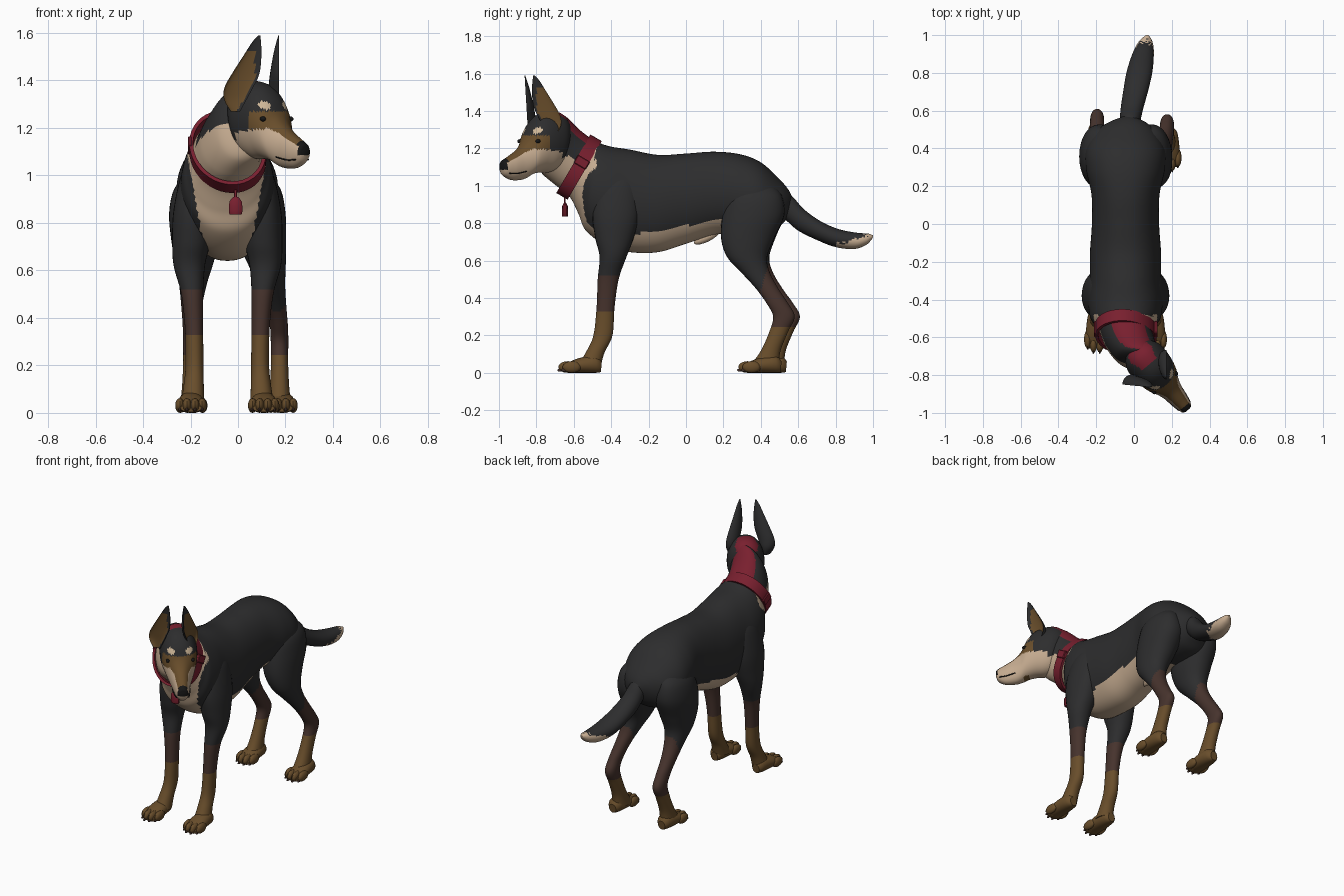
import bpy, bmesh, math, random
from mathutils import Vector, Matrix

if "Cube" in bpy.data.objects:
    bpy.data.objects.remove(bpy.data.objects["Cube"])

random.seed(3)
CX = -0.045  # body centre line
PALETTE = [("black_coat", (.026, .026, .027)), ("tan_fur", (.56, .41, .28)), ("brown_fur", (.14, .075, .024)),
           ("dark_brown_fur", (.062, .033, .026)), ("red_collar", (.19, .014, .028)), ("nose_black", (.008, .008, .008)),
           ("cream_brow", (.62, .47, .31))]
BLACK, TAN, BROWN, DARK, RED, NOSE, CREAM = range(7)
MATS = []
for nm, col in PALETTE:
    m = bpy.data.materials.new(nm)
    m.diffuse_color = (*col, 1)
    m.use_nodes = True
    m.node_tree.nodes["Principled BSDF"].inputs["Base Color"].default_value = m.diffuse_color
    MATS.append(m)


def finish(name, bm, rule, matrix=None):
    """Colour the faces by rule(centre, normal) and make the object."""
    bmesh.ops.recalc_face_normals(bm, faces=bm.faces)
    bm.normal_update()
    for f in bm.faces:
        f.material_index = rule(f.calc_center_median(), f.normal) if callable(rule) else rule
    if matrix:
        bm.transform(matrix)
    me = bpy.data.meshes.new(name)
    bm.to_mesh(me)
    bm.free()
    for m in MATS:
        me.materials.append(m)
    ob = bpy.data.objects.new(name, me)
    bpy.context.collection.objects.link(ob)
    return ob


def skin(bm, rows, caps=True):
    vs = [[bm.verts.new(p) for p in r] for r in rows]
    n = len(vs[0])
    for a, b in zip(vs, vs[1:]):
        for i in range(n):
            bm.faces.new((a[i], a[(i + 1) % n], b[(i + 1) % n], b[i]))
    if caps:
        bm.faces.new(vs[0])
        bm.faces.new(vs[-1])


def smooth(rings, sub):
    """Catmull-Rom interpolation between ring tuples."""
    out = []
    for i in range(len(rings) - 1):
        p0, p1, p2, p3 = (rings[max(0, min(len(rings) - 1, i + k))] for k in (-1, 0, 1, 2))
        for s in range(sub):
            t = s / sub
            out.append([.5 * (2 * b + (c - a) * t + (2 * a - 5 * b + 4 * c - d) * t * t + (3 * b - a - 3 * c + d) * t ** 3)
                        for a, b, c, d in zip(p0, p1, p2, p3)])
    return out + [list(rings[-1])]


def loft(name, rings, rule, matrix=None, segs=32, sub=5):
    """Each ring: top y, top z, bottom y, bottom z, half width, centre x."""
    bm = bmesh.new()
    rows = []
    for ty, tz, by, bz, hw, cx in smooth(rings, sub):
        row = []
        for i in range(segs):
            t = 2 * math.pi * i / segs
            c, s = math.cos(t), math.sin(t)
            k = (1 + c) / 2
            row.append((cx + hw * math.copysign(abs(s) ** .9, s), by + (ty - by) * k, bz + (tz - bz) * k))
        rows.append(row)
    skin(bm, rows)
    return finish(name, bm, rule, matrix)


def blob(name, loc, scale, mat, matrix=None, rot=0):
    bm = bmesh.new()
    bmesh.ops.create_uvsphere(bm, u_segments=14, v_segments=9, radius=1)
    bm.transform(Matrix.Translation(loc) @ Matrix.Rotation(rot, 4, 'X') @ Matrix.Diagonal((*scale, 1)))
    return finish(name, bm, mat, matrix)


# Collar frame: centre, neck direction, upward direction across the neck
COL, NECK, UP = Vector((-.043, -.572, 1.1)), Vector((0, -.864, .504)), Vector((0, .504, .864))


# Body and neck
def body_rule(c, n):
    d, e = (c - COL).dot(NECK), (c - COL).dot(UP)
    if d > 0:
        if n.dot(Vector((0, .66, .75))) > .7:
            return RED
        return TAN if e < .02 else BLACK
    if d > -.055 and e < .06:
        return TAN
    w = .09 + max(0, c.z - .65) * .18
    if c.y < -.4 and abs(c.x - CX) < w and (n.y < -.1 or c.z < .72):
        return TAN
    return TAN if c.y < .3 and c.z < .74 + (c.y + .29) * .16 else BLACK


loft("body", [(.575, .92, .55, .84, .03, -.03), (.55, .975, .52, .8, .1, -.035), (.5, 1.035, .47, .76, .165, CX),
              (.4, 1.125, .38, .74, .21, CX), (.29, 1.168, .28, .74, .208, CX), (.15, 1.182, .16, .74, .18, CX),
              (0, 1.172, 0, .69, .178, CX), (-.15, 1.165, -.15, .645, .188, CX), (-.3, 1.193, -.3, .645, .19, CX),
              (-.39, 1.207, -.42, .675, .198, CX), (-.44, 1.22, -.535, .76, .188, CX), (-.465, 1.23, -.575, .85, .168, CX),
              (-.49, 1.24, -.625, .945, .142, -.043), (-.57, 1.3, -.70, 1.005, .134, -.02),
              (-.65, 1.375, -.765, 1.06, .122, .025), (-.69, 1.365, -.79, 1.1, .1, .07)], body_rule, segs=72, sub=10)
blob("sheath", (CX, .11, .725), (.025, .075, .025), TAN, rot=.45)

# Head, built with the nose at the origin and then turned to its left
HEAD = Matrix.Translation((.285, -.985, 0)) @ Matrix.Rotation(math.radians(40), 4, 'Z')


def head_rule(c, n):
    x, a, z = abs(c.x), c.y, c.z
    if a < .014 and z > 1.085 or a < .024 and z > 1.125:
        return NOSE
    if a > .32 and x < .095 and n.dot(Vector((0, .5, .87))) > .68:
        return RED
    if ((x - .055) / .022) ** 2 + ((z - 1.295) / .018) ** 2 < 1 and a < .26:
        return CREAM
    if a < .175:
        return BROWN if z > 1.115 + .5 * a else TAN
    if a < .25 and 1.195 < z < 1.27 and x > .03 or x < .03 and z < 1.27 and a < .21:
        return BROWN
    if z < (1.195 - .1 * max(0, a - .2) if a < .34 else 1.15):
        return TAN
    return BLACK


loft("head", [(0, 1.115, 0, 1.085, .014, 0), (.008, 1.135, .015, 1.055, .032, 0), (.06, 1.163, .06, 1.032, .045, 0),
              (.12, 1.2, .12, 1.03, .056, 0), (.165, 1.25, .16, 1.04, .07, 0), (.2, 1.32, .2, 1.06, .09, 0),
              (.25, 1.372, .25, 1.07, .105, 0), (.31, 1.395, .31, 1.07, .113, 0), (.38, 1.395, .36, 1.09, .108, 0),
              (.43, 1.36, .4, 1.15, .08, 0), (.45, 1.3, .42, 1.2, .04, 0)], head_rule, HEAD, segs=72, sub=10)
for s, side in ((1, "left"), (-1, "right")):
    blob("eye_" + side, (s * .076, .19, 1.238), (.011, .015, .011), NOSE, HEAD)
    # Mouth line along the lip
    loft("mouth_" + side, [(.025, 1.07, .025, 1.064, .004, s * .036), (.07, 1.068, .07, 1.062, .004, s * .045),
                           (.13, 1.08, .13, 1.074, .004, s * .053)], NOSE, HEAD, segs=8, sub=3)


# Ears: cupped leaf shapes with a dark rim; row = height, inner, outer, thickness
def ear(name, root, width, front, lean):
    rows = []
    for z, i, o, th in smooth([(1.27, .06, .1, .04), (1.32, .035, .13, .05), (1.37, .01, .13, .045),
                               (1.43, -.015, .1, .038), (1.51, -.02, .052, .024), (1.56, -.016, .022, .012),
                               (1.59, -.012, -.003, .003)], 4):
        row = []
        for k in range(20):
            t = 2 * math.pi * k / 20
            s = math.sin(t)
            depth = -th * s if s > 0 else .35 * th * s
            row.append(root + width * ((i + o) / 2 + (o - i) / 2 * math.cos(t)) + front * (depth + .008)
                       + lean * (z - 1.34) + Vector((0, 0, z)))
        rows.append(row)
    bm = bmesh.new()
    skin(bm, rows)

    def rule(c, n):
        across = (c - root).dot(width)
        return BROWN if n.dot(front) > .25 and c.z < 1.53 and across > max(0, 1.4 - c.z) * .6 else BLACK
    finish(name, bm, rule)


ear("ear_left", Vector((.165, -.80, 0)), Vector((0, 1, 0)), Vector((1, 0, 0)), Vector((0, -.02, 0)))
ear("ear_right", Vector((.072, -.84, 0)), Vector((-1, 0, 0)), Vector((0, -1, 0)), Vector((.04, -.06, 0)))

# Collar band, buckle and tag
rows = []
for off, r in ((-.035, 0), (-.035, .016), (.035, .016), (.035, 0)):
    rows.append([COL + NECK * off + Vector(((.145 + r) * math.sin(t) - .02 * math.cos(t), 0, 0))
                 + UP * (.165 + r) * math.cos(t) for t in [2 * math.pi * i / 40 for i in range(40)]])
bm = bmesh.new()
skin(bm, rows + [rows[0]], caps=False)
bmesh.ops.remove_doubles(bm, verts=bm.verts, dist=1e-5)
finish("collar", bm, RED)


def box(name, loc, size, mat, rot=0):
    bm = bmesh.new()
    bmesh.ops.create_cube(bm, size=1)
    bm.transform(Matrix.Translation(loc) @ Matrix.Rotation(rot, 4, 'X') @ Matrix.Diagonal((*size, 1)))
    bmesh.ops.bevel(bm, geom=bm.edges[:], offset=min(size) * .25, segments=1, affect='EDGES')
    finish(name, bm, mat)


for s in (-1, 1):
    box("collar_buckle", COL + Vector((s * .159, 0, 0)) + UP * .03, (.018, .075, .05), RED, -.53)
box("tag_link", (-.01, -.648, .925), (.012, .008, .05), RED)
loft("tag", [(-.662, .836, -.632, .836, .026, -.01), (-.664, .85, -.63, .85, .03, -.01),
             (-.662, .89, -.632, .89, .027, -.01), (-.652, .91, -.642, .91, .01, -.01)], RED, segs=10, sub=2)


# Tail with a ragged pale tip, pale further in on the underside
def tail_rule(c, n):
    y = c.y + random.uniform(-.02, .02)
    return TAN if y > .96 or y > .82 + .1 * (n.z + .6) and n.z < .45 else BLACK


loft("tail", [(.5, .98, .48, .86, .05, -.025), (.57, .94, .53, .82, .055, -.02), (.63, .875, .6, .76, .06, -.01),
              (.72, .81, .7, .71, .066, .01), (.82, .767, .8, .672, .068, .03), (.92, .748, .9, .662, .055, .05),
              (.97, .745, .965, .685, .035, .062), (1.0, .735, .998, .72, .008, .07)], tail_rule, segs=32, sub=7)


# Paw: pad, four toes and short claws
def paw(name, x, y):
    loft(name, [(y + .01, .06, y + .005, .004, .025, x), (y - .02, .09, y - .02, 0, .045, x),
                (y - .1, .082, y - .1, 0, .056, x), (y - .17, .055, y - .17, 0, .056, x),
                (y - .2, .035, y - .2, .004, .045, x)], BROWN, segs=20, sub=3)
    for u in (-.047, -.017, .017, .047):
        reach = .172 if abs(u) < .03 else .15
        blob(name + "_toe", (x + u, y - reach, .031), (.02, .05, .031), BROWN)
        blob(name + "_claw", (x + u, y - reach - .042, .014), (.006, .014, .008), DARK)


def front_leg_rule(c, n):
    return BROWN if c.z < .335 else DARK if c.z < .515 else BLACK


def hind_leg_rule(c, n):
    if c.z < .24:
        return BROWN
    return DARK if c.z < min(.65, .45 + (c.y - .4) * 3) else BLACK


# Legs; row = height, front y, back y, half width, sideways offset
FRONT = [(1.08, -.44, -.3, .03, .12), (1.0, -.475, -.26, .06, .135), (.85, -.5, -.25, .082, .145),
         (.72, -.485, -.28, .08, .152), (.62, -.462, -.318, .066, .16), (.5, -.472, -.36, .046, .148),
         (.35, -.478, -.382, .038, .14), (.2, -.495, -.393, .038, .138), (.11, -.535, -.435, .043, .142),
         (.04, -.58, -.455, .05, .146)]
HIND = [(1.04, .36, .42, .02, .1), (1.0, .29, .47, .06, .115), (.94, .23, .515, .09, .135), (.84, .195, .525, .11, .135),
        (.72, .19, .475, .1, .135), (.62, .225, .44, .078, .14), (.54, .3, .455, .058, .145), (.45, .385, .505, .044, .15),
        (.37, .445, .56, .038, .15), (.3, .48, .595, .037, .15), (.22, .46, .56, .036, .15), (.12, .415, .52, .04, .15),
        (.04, .36, .51, .048, .15)]
for s, side in ((1, "left"), (-1, "right")):
    loft("front_leg_" + side, [(a, z, b, z, w, CX + s * u) for z, a, b, w, u in FRONT], front_leg_rule, segs=28, sub=7)
    paw("front_paw_" + side, CX + s * .153, -.46)
    # The hind feet stand around x = 0 and are slightly staggered
    rings, dy = [], -.014 * s
    for z, a, b, w, u in HIND:
        k = min(1, max(0, (.8 - z) / .45))
        rings.append((a + dy * k, z, b + dy * k, z, w, CX + s * u + .07 * k * (s > 0)))
    loft("hind_leg_" + side, rings, hind_leg_rule, segs=32, sub=7)
    paw("hind_paw_" + side, CX + s * .15 + .08 * (s > 0), .515 + dy)

# Smooth shading with sharp edges kept
bpy.ops.object.select_all(action='SELECT')
bpy.context.view_layer.objects.active = bpy.data.objects["body"]
bpy.ops.object.shade_smooth_by_angle(angle=math.radians(35))
